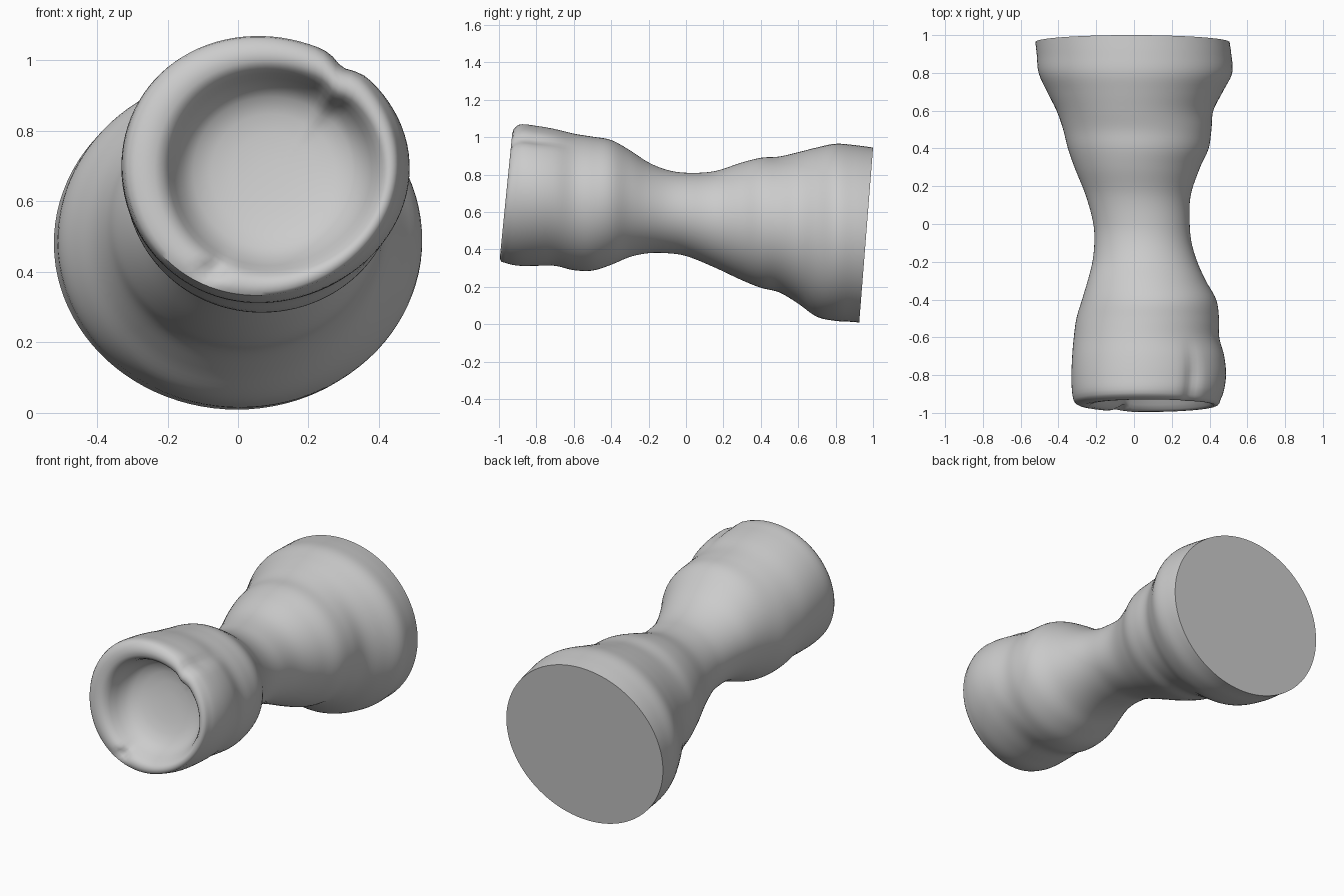
import bpy, bmesh, math

if "Cube" in bpy.data.objects:
    bpy.data.objects.remove(bpy.data.objects["Cube"])

# Stations along the body: y, left x, right x, bottom z, top z
ST = [
    (-1.00, -.305, .42, .345, 1.03), (-.95, -.320, .445, .325, 1.035), (-.89, -.332, .470, .315, 1.07),
    (-.80, -.335, .483, .315, 1.063), (-.70, -.330, .475, .314, 1.045), (-.60, -.320, .450, .290, 1.020),
    (-.50, -.305, .450, .287, 1.003), (-.40, -.275, .435, .318, .985), (-.30, -.245, .380, .360, .930),
    (-.20, -.220, .335, .380, .865), (-.10, -.210, .305, .380, .825), (.00, -.215, .295, .365, .810),
    (.15, -.255, .300, .305, .818), (.30, -.315, .350, .235, .865), (.40, -.350, .395, .195, .890),
    (.50, -.375, .410, .170, .897), (.60, -.410, .420, .110, .920), (.70, -.460, .470, .040, .945),
    (.80, -.505, .520, .018, .965), (.90, -.515, .515, .012, .958), (1.00, -.527, .500, .000, .945),
]
SEG, RINGS = 96, 90


def section(y):
    """Smoothly interpolated left, right, bottom, top at y."""
    y = max(-1, min(1, y))
    i = max(k for k in range(len(ST) - 1) if ST[k][0] <= y)
    a, b = ST[i], ST[i + 1]
    p, n = ST[max(i - 1, 0)], ST[min(i + 2, len(ST) - 1)]
    h = b[0] - a[0]
    t = (y - a[0]) / h
    out = []
    for c in range(1, 5):
        m0 = (b[c] - p[c]) / (b[0] - p[0]) * h
        m1 = (n[c] - a[c]) / (n[0] - a[0]) * h
        out.append((2*t**3 - 3*t**2 + 1) * a[c] + (t**3 - 2*t**2 + t) * m0
                   + (3*t**2 - 2*t**3) * b[c] + (t**3 - t**2) * m1)
    return out


def bump(a, deg, width):
    d = (math.degrees(a) - deg + 180) % 360 - 180
    return math.exp(-(d / width) ** 2)


def front(z):
    return -0.962 + 0.10 * (z - 0.69)


def back(z):
    return 0.963 + 0.079 * (z - 0.475)


def ellipse(y, a):
    l, r, b, t = section(y)
    k = 1 - 0.05 * bump(a, 54, 6) * max(0, min(1, (-0.6 - y) / 0.2))   # groove near the rim
    k += 0.012 * math.sin(3 * a + 1) * max(0, min(1, (-0.5 - y) / 0.3))  # hand-made unevenness
    return (l + r) / 2 + (r - l) / 2 * k * math.cos(a), (b + t) / 2 + (t - b) / 2 * k * math.sin(a)


def body_point(u, a):
    y = -0.93 + 1.893 * u
    for _ in range(4):
        x, z = ellipse(y, a)
        y = (front(z) + 0.03) * (1 - u) + back(z) * u
    return x, y, z


bm = bmesh.new()
angles = [2 * math.pi * i / SEG for i in range(SEG)]
rings = []

# Hollow cup and rounded lip, from the floor outwards: scale, depth
CUP = [(.12, .19), (.3, .185), (.45, .175), (.58, .155), (.66, .125), (.72, .08), (.76, .04),
       (.80, .014), (.845, .002), (.90, 0), (.95, .005), (.985, .016)]
for s, d in CUP:
    ring = []
    for a in angles:
        x0, _, z0 = body_point(0, a)
        inner = min(1, (1 - s) / 0.2)
        x = 0.07 + (x0 - 0.07) * s + 0.03 * inner
        z = 0.69 + (z0 - 0.69) * s - 0.012 * inner
        y = front(z) + d * (1 + 0.25 * math.sin(a) * s)
        y += 0.035 * bump(a, 242, 6) * max(0, 1 - abs(s - .84) / .14)   # nick in the lip
        ring.append(bm.verts.new((x, y, z)))
    rings.append(ring)

# Outer body from lip to base
for j in range(RINGS + 1):
    rings.append([bm.verts.new(body_point(j / RINGS, a)) for a in angles])

for r0, r1 in zip(rings, rings[1:]):
    for i in range(SEG):
        k = (i + 1) % SEG
        bm.faces.new((r0[i], r0[k], r1[k], r1[i]))
bm.faces.new(rings[0])
bm.faces.new(rings[-1])   # flat foot
bmesh.ops.recalc_face_normals(bm, faces=bm.faces)

mesh = bpy.data.meshes.new("waisted_cup_stand")
bm.to_mesh(mesh)
bm.free()
obj = bpy.data.objects.new("waisted_cup_stand", mesh)
bpy.context.collection.objects.link(obj)
bpy.context.view_layer.objects.active = obj
obj.select_set(True)
bpy.ops.object.shade_smooth_by_angle(angle=math.radians(40))
